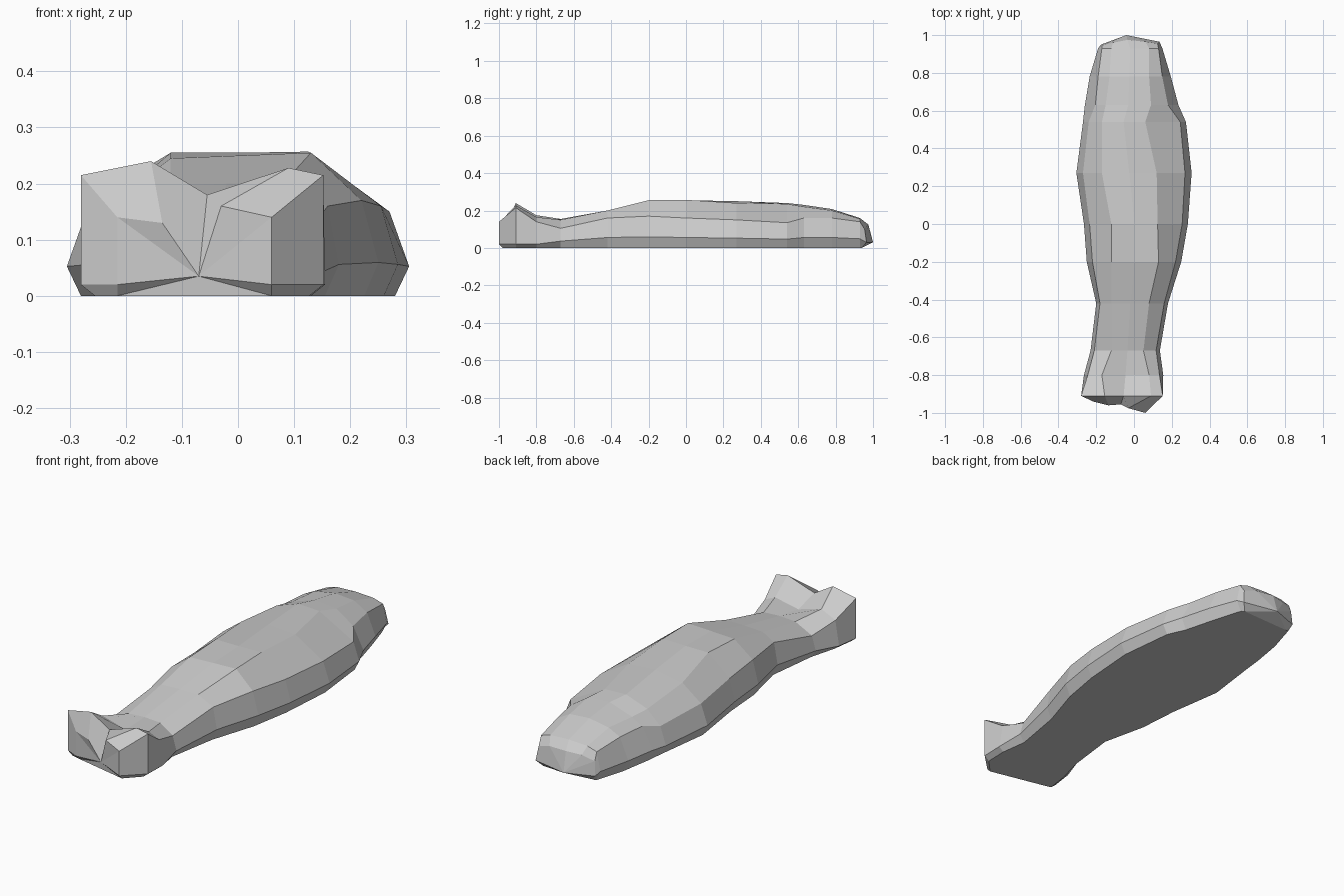
import bpy, bmesh

# Cross-sections from feet to head:
# y, left x, right x, side inset, shoulder z, ridge left x, ridge right x, ridge left z, middle z, ridge right z
SECTIONS = [
    (-0.91, -0.28, 0.152, 0.00, 0.215, -0.155, 0.09, 0.24, 0.18, 0.228),
    (-0.80, -0.265, 0.155, 0.02, 0.14, -0.17, 0.08, 0.175, 0.14, 0.165),
    (-0.67, -0.23, 0.137, 0.02, 0.105, -0.12, 0.05, 0.150, 0.155, 0.150),
    (-0.42, -0.20, 0.180, 0.02, 0.16, -0.12, 0.08, 0.195, 0.20, 0.20),
    (-0.20, -0.25, 0.250, 0.03, 0.17, -0.12, 0.13, 0.245, 0.25, 0.255),
    (0.00, -0.265, 0.285, 0.03, 0.16, -0.12, 0.125, 0.255, 0.255, 0.257),
    (0.27, -0.305, 0.305, 0.035, 0.15, -0.17, 0.12, 0.225, 0.25, 0.24),
    (0.54, -0.27, 0.275, 0.03, 0.135, -0.17, 0.06, 0.20, 0.24, 0.235),
    (0.63, -0.26, 0.235, 0.055, 0.16, -0.15, 0.09, 0.19, 0.23, 0.22),
    (0.78, -0.235, 0.195, 0.045, 0.16, -0.13, 0.08, 0.19, 0.208, 0.20),
    (0.93, -0.19, 0.15, 0.02, 0.14, -0.12, 0.08, 0.155, 0.16, 0.155),
]


def section(y, xl, xr, inset, zs, tl, tr, zl, zm, zr):
    low = min(0.35 * zs, 0.06) if y > -0.7 else 0.02
    mid = (tl + tr) / 2 if y > -0.9 else -0.055
    return [(xl + 0.025, y, 0), (xl, y, low), (xl + inset, y, zs),
            (tl, y, zl), (mid, y, zm), (tr, y, zr),
            (xr - inset, y, zs), (xr, y, low), (xr - 0.025, y, 0)]


# Faceted front of the two covered feet, with a valley between them
feet = [(-0.215, -0.92, 0), (-0.215, -0.94, 0.02), (-0.215, -0.94, 0.14),
        (-0.135, -0.96, 0.13), (-0.07, -0.955, 0.035), (-0.03, -0.975, 0.16),
        (0.06, -1.0, 0.14), (0.06, -1.0, 0.02), (0.06, -0.98, 0)]

# Blunt head end
head = [(-0.15, 0.93, 0), (-0.175, 0.95, 0.03), (-0.17, 0.945, 0.10),
        (-0.11, 0.96, 0.12), (-0.035, 0.975, 0.125), (0.06, 0.965, 0.12),
        (0.125, 0.955, 0.10), (0.135, 0.965, 0.03), (0.11, 0.94, 0)]

bm = bmesh.new()
rings = [[bm.verts.new(p) for p in ring]
         for ring in [feet] + [section(*s) for s in SECTIONS] + [head]]

# Skin the wrapped body, including its flat underside
for a, b in zip(rings, rings[1:]):
    for i in range(9):
        j = (i + 1) % 9
        bm.faces.new((a[i], a[j], b[j], b[i]))

# Close the feet with a fan from the valley, and the head with a fan to its tip
f, h = rings[0], rings[-1]
for i in range(9):
    j = (i + 1) % 9
    if 4 not in (i, j):
        bm.faces.new((f[4], f[j], f[i]))
tip = bm.verts.new((-0.04, 1.0, 0.03))
for i in range(9):
    bm.faces.new((tip, h[i], h[(i + 1) % 9]))

bmesh.ops.recalc_face_normals(bm, faces=bm.faces)
mesh = bpy.data.meshes.new("wrapped_body")
bm.to_mesh(mesh)
bm.free()
body = bpy.data.objects.new("wrapped_body", mesh)
bpy.context.collection.objects.link(body)
